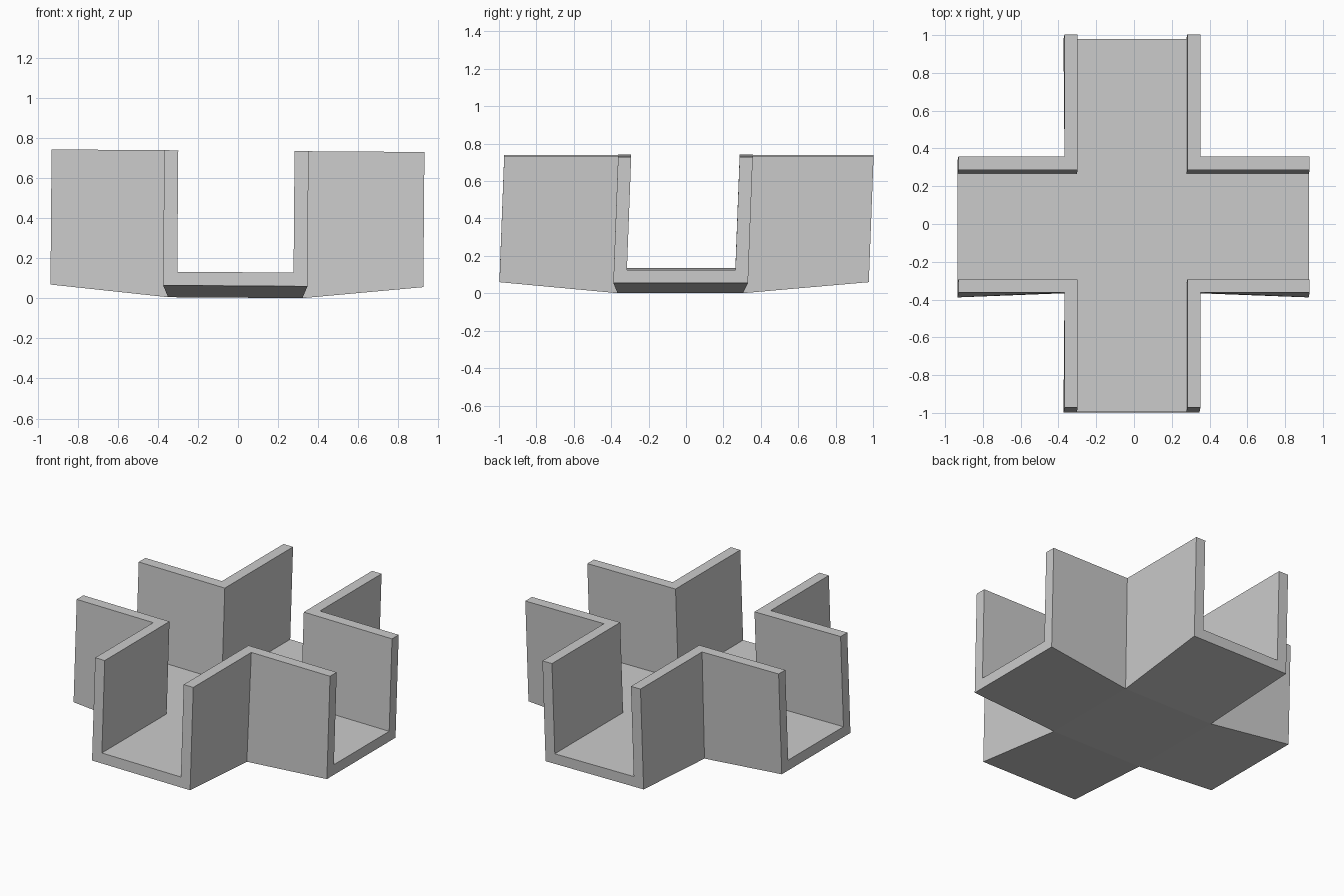
import bpy
import bmesh
from mathutils import Vector

if "Cube" in bpy.data.objects:
    bpy.data.objects.remove(bpy.data.objects["Cube"])

OUT, INN, FOOT = 0.36, 0.29, 0.335     # outer wall, inner wall, tapered base half-widths
TOP, FLOOR, TIP = 0.736, 0.13, 0.062   # rim, channel floor, underside at arm tips
REACH = [0.93, 1.003, 0.93, 0.972]     # tip distance of the +x, +y, -x, -y arms

bm = bmesh.new()


def place(x, y, z):
    """Add a vertex with the slight lean of the piece."""
    drop = TOP - z
    return bm.verts.new((x - 0.008 * drop, y - 0.038 * drop, z - 0.007 * x))


# Four corner posts: top outer, top inner, floor inner, base outer
corners = []
for sx, sy in ((1, -1), (1, 1), (-1, 1), (-1, -1)):
    corners.append([place(h * sx - 0.008, h * sy - 0.003, z)
                    for h, z in ((OUT, TOP), (INN, TOP), (INN, FLOOR), (FOOT, 0.003))])

# Four U-shaped arms reaching out between neighbouring corners
dirs = [Vector(d) for d in ((1, 0), (0, 1), (-1, 0), (0, -1))]
tips = []
for i, d in enumerate(dirs):
    side = Vector((-d.y, d.x))
    ends = []
    for s in (-1, 1):
        row = []
        for h, z in ((OUT, TOP), (INN, TOP), (INN, FLOOR), (OUT, TIP)):
            p = d * REACH[i] + side * s * h
            if d.x:
                p.y -= 0.003
            else:
                p.x -= 0.008
            row.append(place(p.x, p.y, z))
        ends.append(row)
    tips.append(ends)
    for e, c in zip(ends, (corners[i], corners[(i + 1) % 4])):
        bm.faces.new((e[0], e[1], c[1], c[0]))   # rim
        bm.faces.new((e[1], e[2], c[2], c[1]))   # inner wall
        bm.faces.new((e[3], e[0], c[0], c[3]))   # outer wall
        bm.faces.new((e[0], e[1], e[2], e[3]))   # wall end
    l, r = ends
    a, b = corners[i], corners[(i + 1) % 4]
    bm.faces.new((l[2], r[2], r[3], l[3]))       # floor end
    bm.faces.new((l[2], r[2], b[2], a[2]))       # arm floor
    bm.faces.new((l[3], r[3], b[3], a[3]))       # sloping underside

# Centre floor and base
bm.faces.new([c[2] for c in corners])
bm.faces.new([c[3] for c in corners])
bmesh.ops.recalc_face_normals(bm, faces=bm.faces)

mesh = bpy.data.meshes.new("cross_channel")
bm.to_mesh(mesh)
bm.free()
obj = bpy.data.objects.new("cross_channel", mesh)
bpy.context.collection.objects.link(obj)
